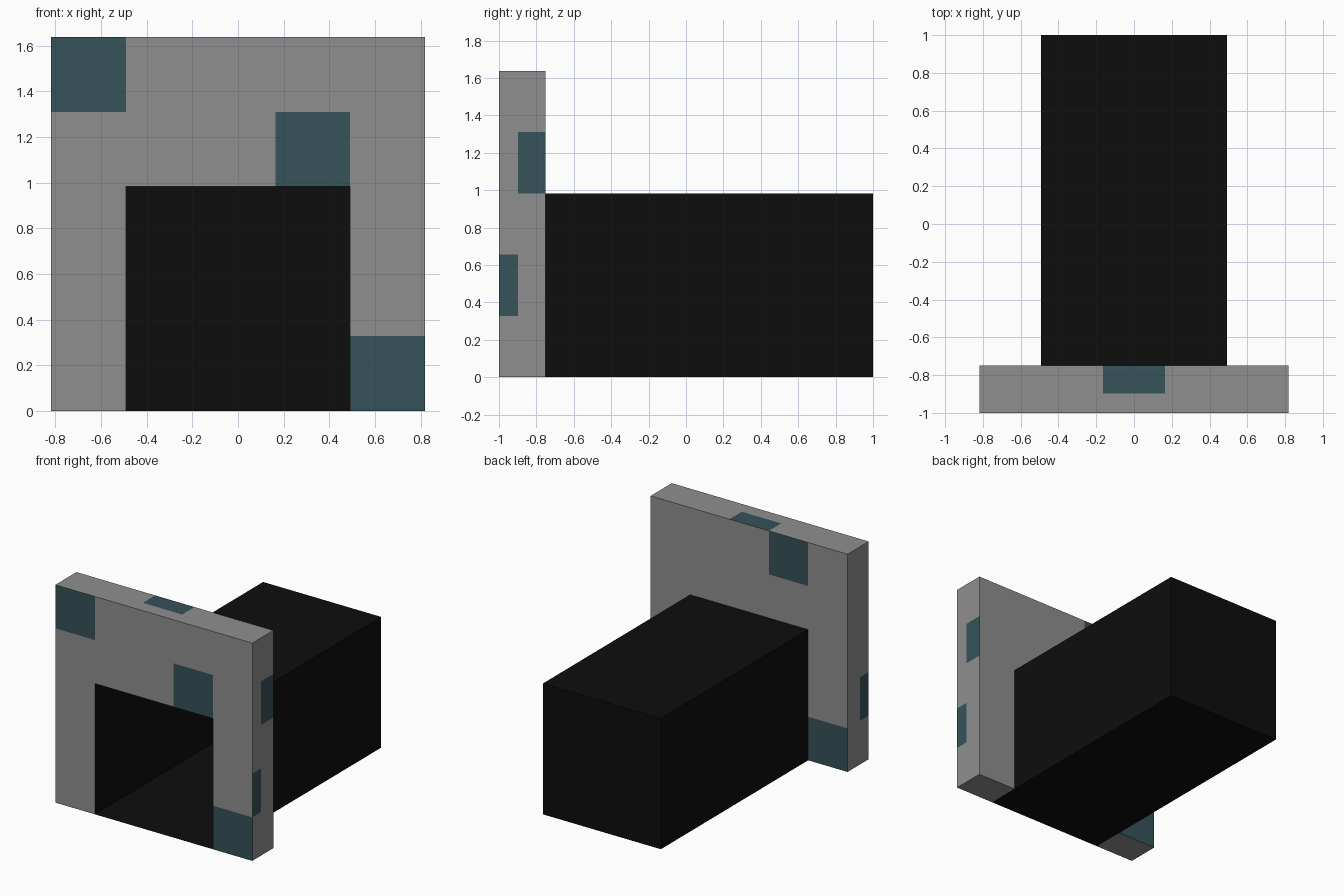
import bpy, bmesh

if "Cube" in bpy.data.objects:
    bpy.data.objects.remove(bpy.data.objects["Cube"])


def make_material(name, rgb):
    m = bpy.data.materials.new(name)
    m.diffuse_color = (*rgb, 1.0)
    m.use_nodes = True
    m.node_tree.nodes["Principled BSDF"].inputs["Base Color"].default_value = m.diffuse_color
    return m


GREY = make_material("stone grey", (0.275, 0.275, 0.275))
TEAL = make_material("dark teal", (0.037, 0.084, 0.102))
BLACK = make_material("black", (0.004, 0.004, 0.004))


def finish(bm, name, materials):
    bmesh.ops.remove_doubles(bm, verts=bm.verts, dist=1e-5)
    mesh = bpy.data.meshes.new(name)
    bm.to_mesh(mesh)
    bm.free()
    for m in materials:
        mesh.materials.append(m)
    obj = bpy.data.objects.new(name, mesh)
    bpy.context.collection.objects.link(obj)
    return obj


CELL = 0.3275                      # frame is a 5 x 5 grid of square cells
XS = [(-2.5 + i) * CELL for i in range(6)]
YS = [-1.0, -0.897, -0.75]
ZS = [i * CELL for i in range(6)]


def box_face(bm, lo, hi, axis, side):
    """One outward-facing rectangle of the box lo..hi."""
    u, v = (axis + 1) % 3, (axis + 2) % 3
    pts = []
    for a, b in ((0, 0), (1, 0), (1, 1), (0, 1)):
        p = [0, 0, 0]
        p[axis] = (lo, hi)[side][axis]
        p[u] = (lo, hi)[a][u]
        p[v] = (lo, hi)[b][v]
        pts.append(bm.verts.new(p))
    return bm.faces.new(pts if side else pts[::-1])


def in_frame(i, j, k):
    return 0 <= i < 5 and 0 <= j < 2 and 0 <= k < 5 and not in_opening(i, j, k)


def in_opening(i, j, k):
    return 1 <= i <= 3 and 0 <= j < 2 and 0 <= k <= 2


# Teal tiles: (axis, side, column, depth layer, row)
TILES = {
    (1, 0, 0, 0, 4), (1, 0, 3, 0, 3), (1, 0, 4, 0, 0),   # front
    (1, 1, 1, 1, 4), (1, 1, 0, 1, 0),                    # back
    (0, 1, 4, 1, 3), (0, 1, 4, 0, 1),                    # right
    (0, 0, 0, 0, 1),                                     # left
    (2, 1, 2, 1, 4),                                     # top
}

# Portal frame: outer skin only, the opening is lined by the tunnel
bm = bmesh.new()
for i in range(5):
    for j in range(2):
        for k in range(5):
            if not in_frame(i, j, k):
                continue
            lo, hi = (XS[i], YS[j], ZS[k]), (XS[i + 1], YS[j + 1], ZS[k + 1])
            for axis in range(3):
                for side in (0, 1):
                    n = [i, j, k]
                    n[axis] += 1 if side else -1
                    if in_frame(*n) or in_opening(*n):
                        continue
                    f = box_face(bm, lo, hi, axis, side)
                    f.material_index = int((axis, side, i, j, k) in TILES)
finish(bm, "portal_frame", [GREY, TEAL])

# Tunnel: box open at the front, running through the frame to the back
bm = bmesh.new()
lo, hi = (XS[1], -1.0, 0.0), (XS[4], 1.0, ZS[3])
for axis, side in ((0, 0), (0, 1), (1, 1), (2, 0), (2, 1)):
    box_face(bm, lo, hi, axis, side)
finish(bm, "tunnel", [BLACK])
